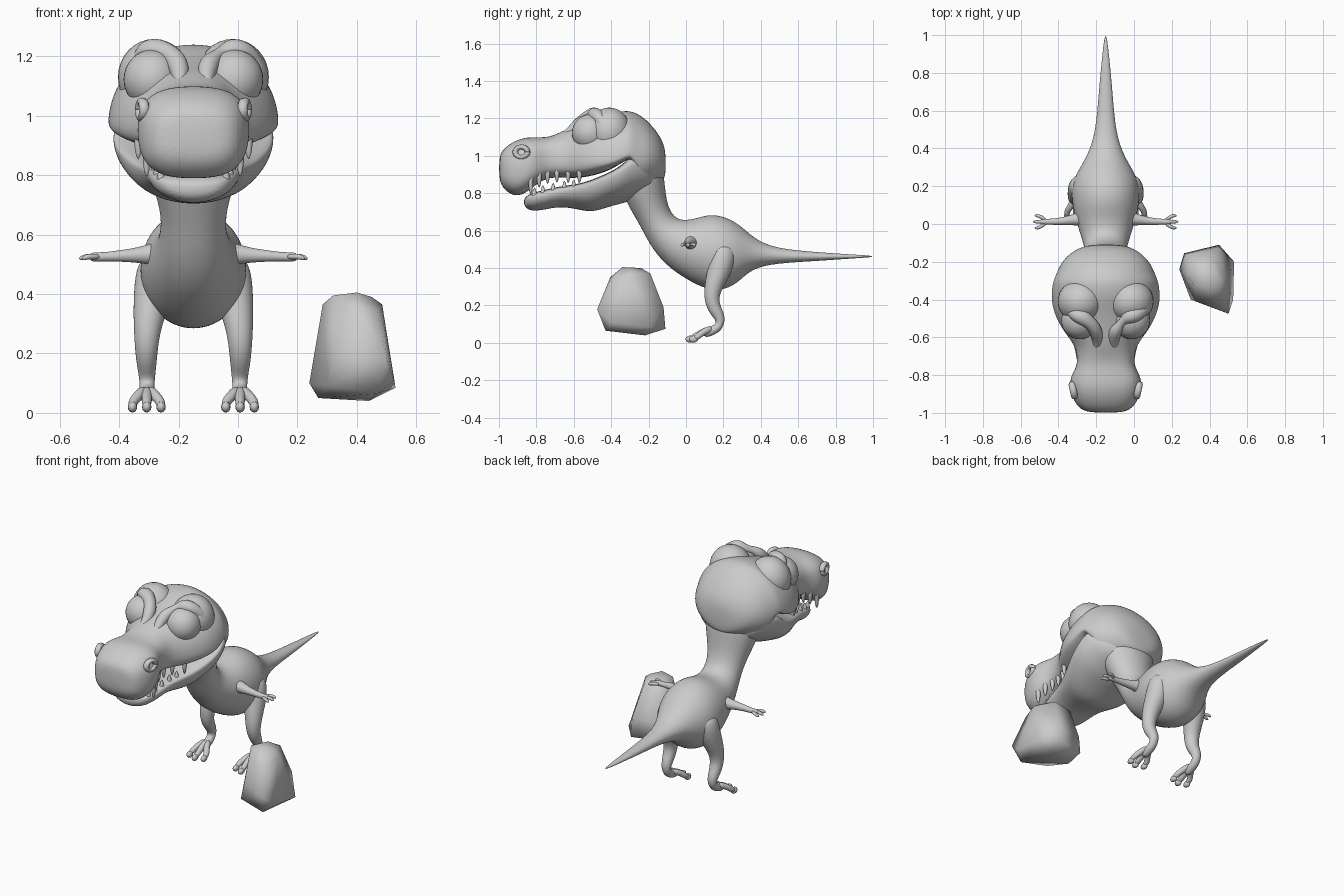
import bpy, bmesh, math
from mathutils import Vector, Matrix

default = bpy.data.objects.get("Cube")
if default:
    bpy.data.objects.remove(default, do_unlink=True)

CENTRE = -0.15          # sideways position of the creature
SIDES = ((1, "left"), (-1, "right"))

grey = bpy.data.materials.new("clay_grey")
grey.use_nodes = True
grey.diffuse_color = (0.6, 0.6, 0.6, 1)
for node in grey.node_tree.nodes:
    if node.type == 'BSDF_PRINCIPLED':
        node.inputs["Base Color"].default_value = (0.6, 0.6, 0.6, 1)
        node.inputs["Roughness"].default_value = 0.7


def finish(name, bm, subdivide=0):
    """Turn a bmesh into a smooth shaded object."""
    bmesh.ops.recalc_face_normals(bm, faces=bm.faces)
    mesh = bpy.data.meshes.new(name)
    bm.to_mesh(mesh)
    bm.free()
    mesh.materials.append(grey)
    mesh.shade_smooth()
    obj = bpy.data.objects.new(name, mesh)
    bpy.context.collection.objects.link(obj)
    if subdivide:
        modifier = obj.modifiers.new("smooth", 'SUBSURF')
        modifier.levels = modifier.render_levels = subdivide


def loft(name, rings, subdivide=2):
    """Skin a list of equal point rings and cap both ends."""
    bm = bmesh.new()
    loops = [[bm.verts.new(p) for p in ring] for ring in rings]
    count = len(loops[0])
    for a, b in zip(loops, loops[1:]):
        for i in range(count):
            j = (i + 1) % count
            bm.faces.new((a[i], a[j], b[j], b[i]))
    bm.faces.new(loops[0])
    bm.faces.new(loops[-1])
    finish(name, bm, subdivide)


def turns(count):
    return [2 * math.pi * i / count for i in range(count)]


def section(row, top_power, low_power, count=20):
    """Upright cross-section, squarer above or below where the power is under one."""
    y, top, mid, bottom, half = row
    ring = []
    for t in turns(count):
        c, s = math.cos(t), math.sin(t)
        power = top_power if c > 0 else low_power
        reach = top - mid if c > 0 else bottom - mid
        ring.append((CENTRE + math.copysign(half * abs(s) ** power, s), y,
                     mid + reach * abs(c) ** power))
    return ring


def chord_section(top_y, top_z, low_y, low_z, half, count=16):
    """Tilted oval between a point on the back and one on the belly."""
    a = Vector((CENTRE, top_y, top_z))
    b = Vector((CENTRE, low_y, low_z))
    side = Vector((half, 0, 0))
    return [(a + b) / 2 + (a - b) / 2 * math.cos(t) + side * math.sin(t)
            for t in turns(count)]


def tube(name, side, path, count=8, subdivide=2):
    """Tapered limb along (offset, y, z, radius) points."""
    points = [Vector((CENTRE + side * p[0], p[1], p[2])) for p in path]
    rings = []
    for i, p in enumerate(points):
        along = points[min(i + 1, len(points) - 1)] - points[max(i - 1, 0)]
        along.normalize()
        guide = Vector((1, 0, 0)) if abs(along.x) < 0.7 else Vector((0, 0, 1))
        u = along.cross(guide).normalized()
        v = along.cross(u)
        rings.append([p + path[i][3] * (u * math.cos(t) + v * math.sin(t))
                      for t in turns(count)])
    loft(name, rings, subdivide)


def ball(name, side, centre, radii, segments=32):
    bm = bmesh.new()
    place = Matrix.Translation((CENTRE + side * centre[0], centre[1], centre[2]))
    bmesh.ops.create_uvsphere(bm, u_segments=segments, v_segments=segments // 2,
                              radius=1, matrix=place @ Matrix.Diagonal((*radii, 1)))
    finish(name, bm)


def sample(table, y):
    """Interpolate a section table at a position along the head."""
    for a, b in zip(table, table[1:]):
        if a[0] <= y <= b[0]:
            f = (y - a[0]) / (b[0] - a[0])
            return [m + (n - m) * f for m, n in zip(a, b)]


# Upper head: position, top, widest height, lip, half width
skull = [
    (-1.0, 1.0, .93, .87, .09), (-.975, 1.04, .93, .82, .145),
    (-.92, 1.08, .94, .78, .178), (-.86, 1.1, .95, .795, .192),
    (-.81, 1.1, .96, .84, .188), (-.76, 1.1, .97, .872, .158),
    (-.71, 1.108, .98, .885, .15), (-.64, 1.145, .97, .882, .165),
    (-.56, 1.17, .97, .88, .232), (-.47, 1.2, .97, .9, .278),
    (-.39, 1.235, .97, .93, .293), (-.32, 1.245, 1.0, .98, .285),
    (-.29, 1.24, 1.01, .98, .275), (-.25, 1.225, .98, .8, .26),
    (-.2, 1.185, .99, .82, .235), (-.155, 1.13, .99, .85, .19),
    (-.125, 1.08, .97, .87, .14), (-.108, 1.02, .95, .89, .07)]
loft("head", [section(row, .75 if row[0] < -.7 else 1, .7 if row[0] < -.27 else 1)
              for row in skull])

# Lower jaw
jaw = [
    (-.868, .775, .755, .73, .07), (-.83, .8, .775, .7, .125),
    (-.75, .82, .79, .712, .152), (-.67, .838, .81, .73, .16),
    (-.57, .85, .825, .71, .195), (-.5, .873, .845, .695, .228),
    (-.4, .915, .89, .73, .268), (-.33, .96, .93, .745, .275),
    (-.28, 1.02, .96, .765, .265), (-.22, 1.0, .94, .79, .23),
    (-.15, .95, .9, .82, .14)]
loft("jaw", [section(row, .6, 1) for row in jaw])

# Neck, body and tail: back point, belly point, half width
body = [
    (-.13, 1.0, -.36, .88, .19), (-.112, .86, -.33, .76, .155),
    (-.1, .73, -.25, .635, .11), (-.05, .655, -.2, .53, .112),
    (.03, .66, -.12, .42, .138), (.1, .685, 0, .335, .17),
    (.16, .69, .12, .275, .185), (.23, .67, .21, .28, .18),
    (.3, .625, .28, .32, .145), (.37, .555, .35, .395, .1),
    (.48, .505, .48, .425, .054), (.7, .485, .7, .437, .037),
    (.9, .472, .9, .452, .018), (1.0, .466, 1.0, .458, .005)]
loft("body_neck_tail", [chord_section(*row) for row in body])

for side, label in SIDES:
    # Eye with its socket and heavy brow
    ball(label + "_eye", side, (.137, -.51, 1.122), (.098, .1, .1))
    ball(label + "_eye_socket", side, (.132, -.41, 1.13), (.122, .115, .128))
    tube(label + "_brow", side, [
        (.05, -.68, 1.09, .015), (.04, -.61, 1.13, .032), (.055, -.55, 1.19, .045),
        (.11, -.495, 1.226, .047), (.175, -.475, 1.218, .043),
        (.222, -.435, 1.165, .032), (.232, -.42, 1.08, .022), (.2, -.44, 1.0, .015)])

    # Nostril rim, nearly flush with the snout
    rim = Matrix.Translation((CENTRE + side * .172, -.88, 1.02))
    rim = rim @ Matrix.Rotation(side * math.radians(-12), 4, 'Z')
    rings = []
    for a in turns(16):
        spoke = Vector((0, 1.2 * math.cos(a), math.sin(a)))
        rings.append([rim @ (spoke * (.028 + .013 * math.cos(t))
                             + Vector((.018 * math.sin(t), 0, 0))) for t in turns(8)])
    loft(label + "_nostril", rings + rings[:1], 0)

    # Teeth rooted inside both lips
    for table, tag, up, places in (
            (skull, "upper", -1, (-.83, -.785, -.74, -.69, -.63, -.57)),
            (jaw, "lower", 1, (-.81, -.765, -.71, -.65, -.6))):
        for n, y in enumerate(places):
            row = sample(table, y)
            lip = row[3] if up < 0 else row[1]
            x = row[4] * .83
            tube(f"{label}_{tag}_tooth_{n}", side, [
                (x, y, row[2], .017), (x, y, lip - up * .015, .018),
                (x, y, lip + up * .03, .004)], 6, 1)

    # Leg with three clawed toes
    tube(label + "_leg", side, [
        (.11, .2, .52, .06), (.125, .2, .47, .075), (.138, .18, .39, .068),
        (.154, .145, .3, .051), (.158, .135, .23, .042), (.158, .155, .175, .037),
        (.156, .188, .125, .029), (.156, .175, .08, .025), (.157, .125, .06, .028),
        (.157, .09, .045, .02)], 10)
    for n, spread in enumerate((-.048, 0, .048)):
        x = .157 + spread
        back = .018 if spread else 0
        tube(f"{label}_toe_{n}", side, [
            (.157 + spread * .15, .14, .08, .02), (.157 + spread * .6, .09, .058, .019),
            (x, .05 + back, .036, .018), (x, .02 + back, .02, .014)])
        ball(f"{label}_claw_{n}", side, (x, .022 + back, .02), (.016, .025, .019), 12)

    # Arm with three fingers
    tube(label + "_arm", side, [
        (.1, .03, .535, .05), (.155, .025, .533, .036), (.2, .018, .53, .026),
        (.25, .013, .528, .021), (.3, .012, .525, .016), (.335, .012, .525, .018),
        (.35, .012, .523, .012)])
    for n, spread in enumerate((-.03, 0, .03)):
        tip = .385 - abs(spread) * .3
        tube(f"{label}_finger_{n}", side, [
            (.315, .012 + spread * .3, .525, .011), (.35, .012 + spread, .527, .01),
            (tip - .012, .012 + spread * 1.1, .523, .01), (tip, .012 + spread * 1.1, .517, .004)])

# Boulder beside the creature
corners = [
    (.265, -.155, .08), (.45, -.11, .075), (.53, -.2, .085), (.525, -.4, .11),
    (.5, -.475, .18), (.47, -.43, .065), (.3, -.4, .09), (.24, -.24, .1),
    (.27, -.25, .05), (.44, -.22, .04), (.45, -.12, .19), (.27, -.16, .18),
    (.4, -.34, .405), (.32, -.33, .395), (.285, -.27, .365), (.37, -.24, .4),
    (.45, -.3, .39), (.485, -.3, .365), (.42, -.19, .37), (.31, -.19, .35),
    (.4, -.405, .35), (.47, -.39, .34), (.33, -.41, .2)]
bm = bmesh.new()
for corner in corners:
    bm.verts.new(corner)
bmesh.ops.convex_hull(bm, input=bm.verts[:])
bmesh.ops.delete(bm, geom=[v for v in bm.verts if not v.link_faces], context='VERTS')
finish("boulder", bm)
